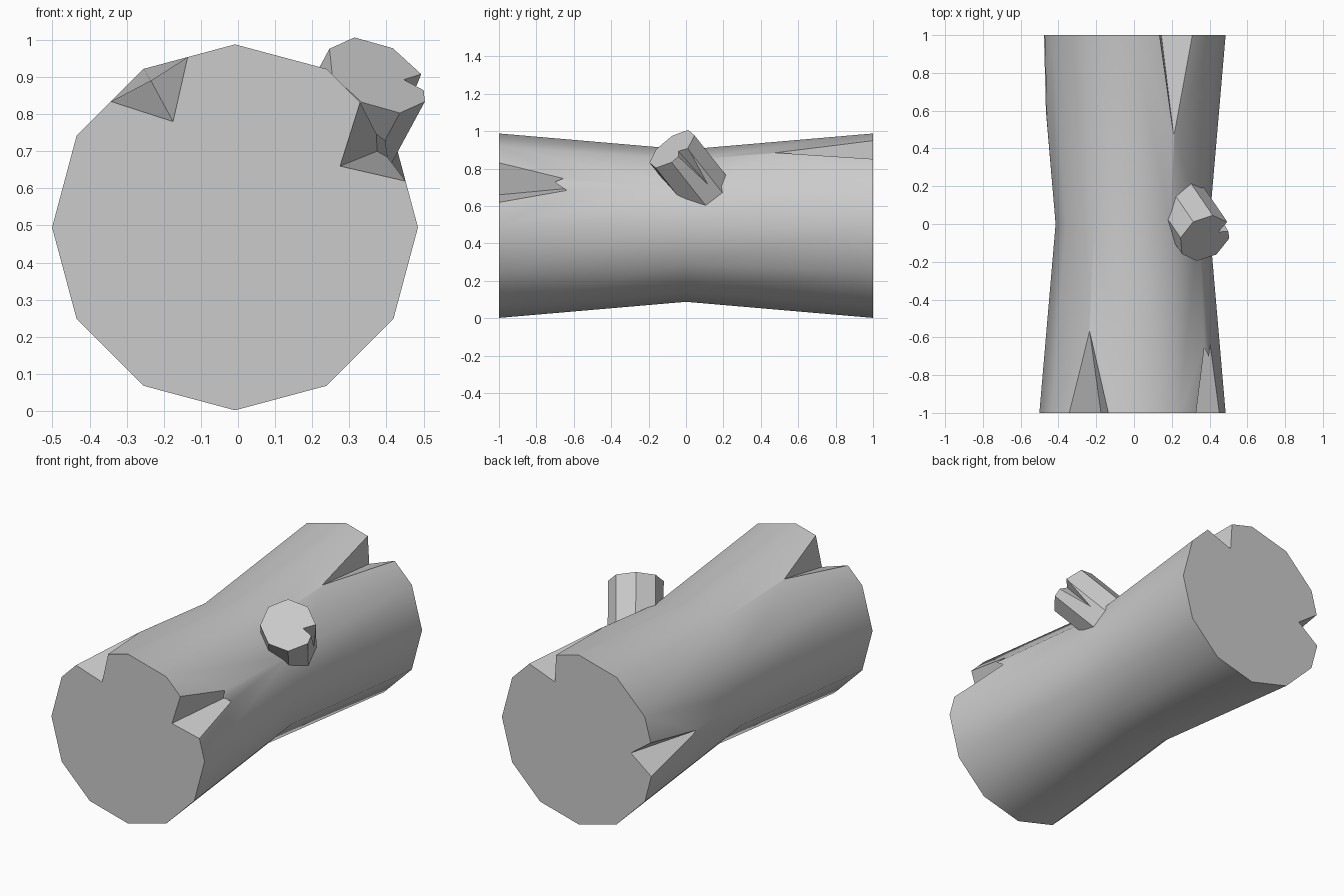
import bpy, math
from mathutils import Vector

if "Cube" in bpy.data.objects:
    bpy.data.objects.remove(bpy.data.objects["Cube"])


def make(name, verts, faces):
    me = bpy.data.meshes.new(name)
    me.from_pydata([tuple(v) for v in verts], [], faces)
    ob = bpy.data.objects.new(name, me)
    bpy.context.collection.objects.link(ob)
    # consistent outward normals
    import bmesh
    bm = bmesh.new()
    bm.from_mesh(me)
    bmesh.ops.recalc_face_normals(bm, faces=bm.faces)
    bm.to_mesh(me)
    bm.free()
    return ob


def loft(name, sections, n, u, v):
    """Closed tube through (centre, radius) sections."""
    verts, faces = [], []
    for c, r in sections:
        for i in range(n):
            a = 2 * math.pi * i / n
            verts.append(Vector(c) + r * (math.cos(a) * u + math.sin(a) * v))
    for k in range(len(sections) - 1):
        for i in range(n):
            j = (i + 1) % n
            faces.append((k*n + i, k*n + j, (k+1)*n + j, (k+1)*n + i))
    faces.append(tuple(range(n)))
    faces.append(tuple(range((len(sections) - 1) * n, len(sections) * n)))
    return make(name, verts, faces)


def split(ob, apex, mouth_a, mouth_b, bottom):
    """Cut a V-shaped crack that tapers from the end face to its apex."""
    A, P, Q, B = map(Vector, (apex, mouth_a, mouth_b, bottom))
    pts = [B, B + (P - B) * 1.6, B + (Q - B) * 1.6]
    verts = [A] + [A + (p - A) * 1.15 for p in pts]
    cut = make("crack_cutter", verts, [(0, 1, 2), (0, 2, 3), (0, 3, 1), (1, 3, 2)])
    cut.hide_render = True
    m = ob.modifiers.new("crack", 'BOOLEAN')
    m.operation = 'DIFFERENCE'
    m.solver = 'EXACT'
    m.object = cut
    bpy.context.view_layer.objects.active = ob
    bpy.ops.object.modifier_apply(modifier=m.name)
    bpy.data.objects.remove(cut)


def smooth(ob):
    bpy.ops.object.select_all(action='DESELECT')
    ob.select_set(True)
    bpy.context.view_layer.objects.active = ob
    bpy.ops.object.shade_smooth_by_angle(angle=math.radians(35))


# Log trunk with a narrow waist
cx, cz = -0.008, 0.495
log = loft("log_trunk", [((cx, -1, cz), 0.493), ((cx, 0, cz), 0.407), ((cx, 1, cz), 0.493)],
           12, Vector((1, 0, 0)), Vector((0, 0, 1)))

# Cracks: two in each end
split(log, (-0.24, -0.53, 0.90), (-0.345, -1, 0.835), (-0.135, -1, 0.957), (-0.175, -1, 0.78))
split(log, (0.375, -0.57, 0.70), (0.33, -1, 0.835), (0.45, -1, 0.62), (0.275, -1, 0.66))
split(log, (0.21, 0.47, 0.885), (0.31, 1, 0.852), (0.135, 1, 0.952), (0.145, 1, 0.79))
split(log, (-0.466, 0.55, 0.505), (-0.473, 1, 0.60), (-0.477, 1, 0.405), (-0.345, 1, 0.507))
smooth(log)

# Branch stub leaning up, right and forward
tip = Vector((0.375, -0.075, 0.905))
axis = Vector((0.39, -0.57, 0.72)).normalized()
u = Vector((0.06, -0.085, -0.105))
u = (u - axis * u.dot(axis)).normalized()
branch = loft("branch_stub", [(tip - axis * 0.42, 0.147), (tip, 0.147)], 8, u, axis.cross(u))

# Small crack in the stub
out = Vector((0.115, 0.055, -0.02))
out = (out - axis * out.dot(axis)).normalized()
side = axis.cross(out)
rim = tip + out * 0.14
split(branch, rim - axis * 0.24, rim + side * 0.035, rim - side * 0.035, rim - out * 0.06)
smooth(branch)
